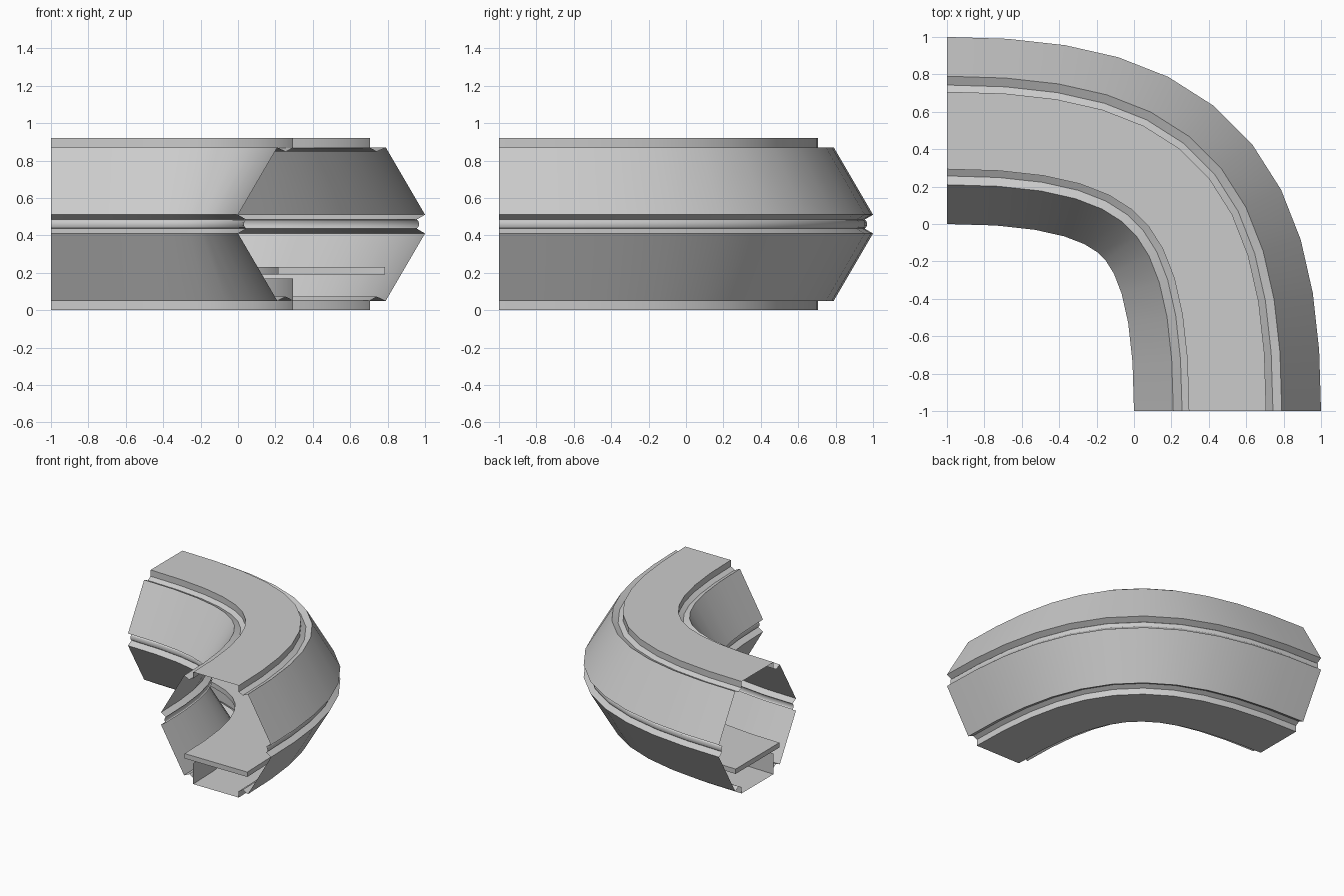
import bpy
import bmesh
from mathutils import Vector

cube = bpy.data.objects.get("Cube")
if cube:
    bpy.data.objects.remove(cube, do_unlink=True)

SEGMENTS = 11
HANDLE = 1.15
MID_Z = 0.46

grey = bpy.data.materials.new("hull_grey")
grey.use_nodes = True
colour = (0.6, 0.6, 0.6, 1)
grey.diffuse_color = colour
grey.node_tree.nodes["Principled BSDF"].inputs["Base Color"].default_value = colour

# Centre line of the bend: a single cubic curve turning a right angle
P = [Vector(p) for p in ((-1, 0.5), (-1 + HANDLE, 0.5), (0.5, HANDLE - 1), (0.5, -1))]


def station(t):
    """Point on the centre line and the outward sideways direction."""
    s = 1 - t
    point = P[0] * s**3 + P[1] * 3 * s * s * t + P[2] * 3 * s * t * t + P[3] * t**3
    d = (P[1] - P[0]) * s * s + (P[2] - P[1]) * 2 * s * t + (P[3] - P[2]) * t * t
    d.normalize()
    return point, Vector((-d.y, d.x))


def sweep(name, profile, closed=True, capped=False):
    """Sweep a clockwise (sideways, height) profile along the bend."""
    bm = bmesh.new()
    rings = []
    for i in range(SEGMENTS + 1):
        point, side = station(i / SEGMENTS)
        rings.append([bm.verts.new((*(point + side * u), z)) for u, z in profile])
    n = len(profile)
    for a, b in zip(rings, rings[1:]):
        for j in range(n if closed else n - 1):
            k = (j + 1) % n
            bm.faces.new((a[j], b[j], b[k], a[k]))
    if capped:
        bm.faces.new(rings[0])
        bm.faces.new(rings[-1][::-1])
        bmesh.ops.recalc_face_normals(bm, faces=bm.faces)
    mesh = bpy.data.meshes.new(name)
    bm.to_mesh(mesh)
    bm.free()
    mesh.materials.append(grey)
    obj = bpy.data.objects.new(name, mesh)
    bpy.context.collection.objects.link(obj)
    bpy.ops.object.select_all(action="DESELECT")
    obj.select_set(True)
    bpy.context.view_layer.objects.active = obj
    bpy.ops.object.shade_smooth_by_angle(angle=0.52)
    return obj


# Hexagonal shell: raised plate, V groove, sloping wall, side groove with bead
quarter = [(0.207, 0.46), (0.207, 0.408), (0.243, 0.388), (0.29, 0.41),
           (0.5, 0.05), (0.455, 0.024), (0.463, 0.018), (0.467, 0.008)]
right = quarter + [(u, -z) for u, z in reversed(quarter)]
ring = right + [(-u, z) for u, z in reversed(right)]
sweep("corridor_shell", [(u, MID_Z + z) for u, z in ring])

# Walkway inside the shell
w = 0.285
sweep("floor_slab", [(-w, 0.23), (w, 0.23), (w, 0.19), (-w, 0.19)], capped=True)

# Upright rib under the inner side of the walkway
sweep("floor_rib", [(-0.207, 0.05), (-0.207, 0.17)], closed=False)
